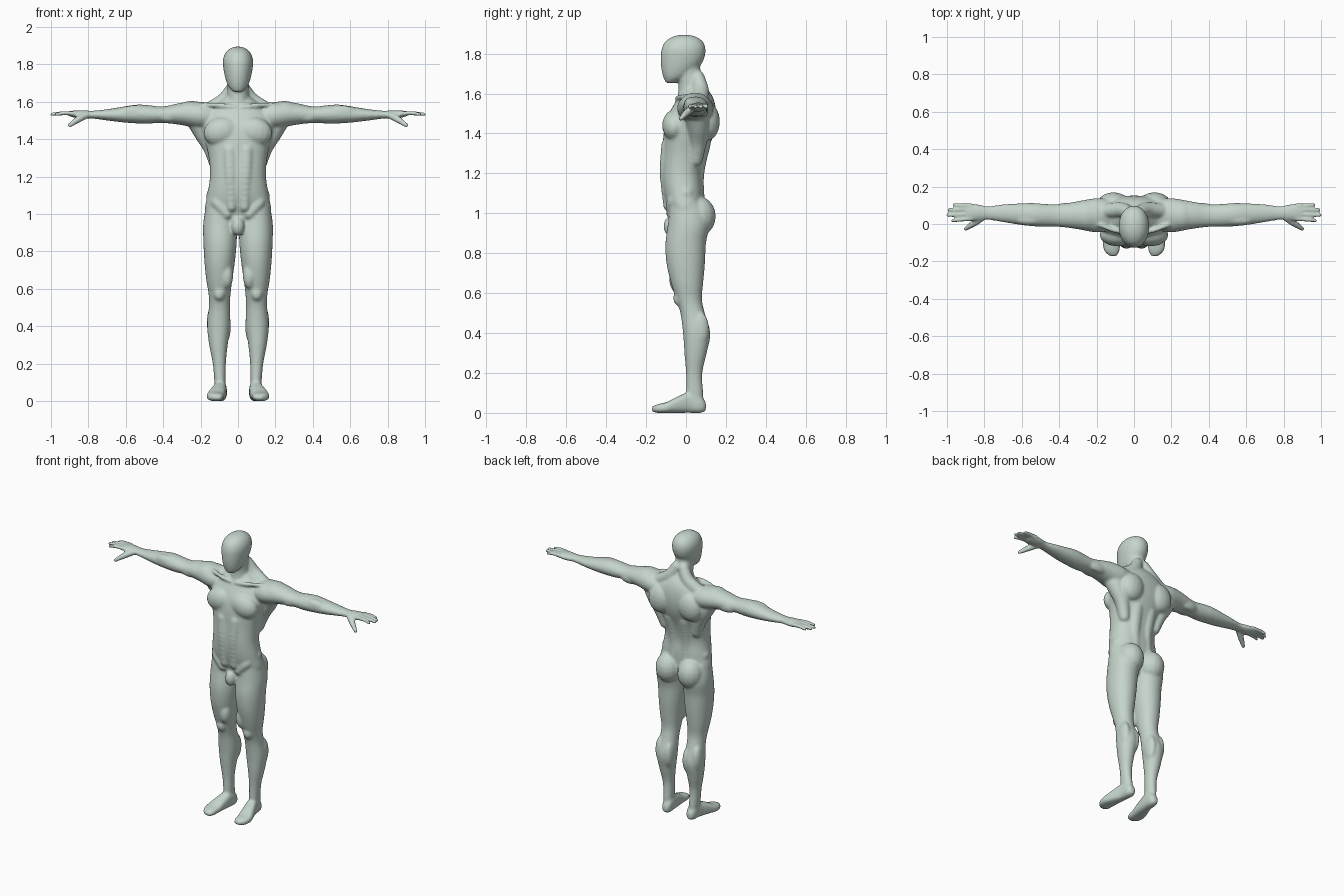
import bpy
import bmesh
from math import cos, sin, tau, copysign
from mathutils import Matrix, Vector

if "Cube" in bpy.data.objects:
    bpy.data.objects.remove(bpy.data.objects["Cube"])

VOXEL = 0.0065
bm = bmesh.new()

# One unit ball, reused for every rounded mass
template = bmesh.new()
bmesh.ops.create_uvsphere(template, u_segments=16, v_segments=10, radius=1)
template.verts.index_update()
ball_points = [v.co.copy() for v in template.verts]
ball_faces = [[v.index for v in f.verts] for f in template.faces]
template.free()


def ball(matrix):
    """Add the unit ball through a transform."""
    verts = [bm.verts.new(matrix @ p) for p in ball_points]
    for face in ball_faces:
        bm.faces.new([verts[i] for i in face])


def spline(rows, steps):
    """Smoothly interpolate rows of numbers."""
    out = []
    last = len(rows) - 1
    for i in range(last):
        a, b, c, d = (Vector(rows[max(0, min(last, i + k))]) for k in (-1, 0, 1, 2))
        for s in range(steps):
            t = s / steps
            out.append(b + (c - a) * (t / 2) + (a * 2 - b * 5 + c * 4 - d) * (t * t / 2)
                       + (b * 3 - a - c * 3 + d) * (t ** 3 / 2))
    out.append(Vector(rows[-1]))
    return out


def loft(axis, rows, power=2.0, sides=36, steps=4):
    """Closed skin through rows of (position, low, high, low, high) along an axis."""
    def squash(v):
        return copysign(abs(v) ** (2 / power), v)

    rings = []
    for pos, lo_u, hi_u, lo_v, hi_v in spline(rows, steps):
        ring = []
        for k in range(sides):
            angle = tau * k / sides
            u = (lo_u + hi_u) / 2 + (hi_u - lo_u) / 2 * squash(cos(angle))
            v = (lo_v + hi_v) / 2 + (hi_v - lo_v) / 2 * squash(sin(angle))
            point = {"x": (pos, u, v), "y": (u, pos, v), "z": (u, v, pos)}[axis]
            ring.append(bm.verts.new(point))
        rings.append(ring)
    faces = [bm.faces.new(rings[0]), bm.faces.new(rings[-1])]
    for low, high in zip(rings, rings[1:]):
        for k in range(sides):
            n = (k + 1) % sides
            faces.append(bm.faces.new((low[k], low[n], high[n], high[k])))
    bmesh.ops.recalc_face_normals(bm, faces=faces)


def blob(centre, radii, tilt=0.0):
    """Ellipsoid muscle mass."""
    ball(Matrix.Translation(centre) @ Matrix.Rotation(tilt, 4, "Y") @ Matrix.Diagonal((*radii, 1)))


def chain(points, steps=6):
    """Rounded tube through (x, y, z, radius) points."""
    for x, y, z, r in spline(points, steps):
        ball(Matrix.Translation((x, y, z)) @ Matrix.Scale(r, 4))


# Leg, from ankle to hip
loft("z", [
    (.04, .065, .122, .0, .088), (.1, .066, .126, .0, .086), (.2, .065, .135, .0, .082),
    (.3, .055, .154, -.008, .104), (.4, .041, .165, -.015, .122), (.5, .043, .156, -.028, .094),
    (.57, .04, .157, -.05, .08), (.65, .03, .17, -.075, .086), (.75, .016, .18, -.098, .095),
    (.85, .007, .185, -.103, .1), (.95, .008, .186, -.09, .115), (1.05, .03, .17, -.08, .08),
], power=2.1)
blob((.1, -.035, .575), (.032, .03, .04))             # kneecap
blob((.068, .07, .4), (.03, .05, .09))                # inner calf
blob((.137, .068, .42), (.03, .048, .09))             # outer calf
blob((.06, -.045, .67), (.035, .04, .07))             # inner thigh muscle
blob((.082, .062, .985), (.084, .088, .1))            # buttock

# Foot, heel to toes
loft("y", [
    (.1, .075, .107, .012, .05), (.075, .06, .122, .0, .085), (.02, .06, .13, .0, .105),
    (-.05, .066, .154, .0, .078), (-.1, .072, .168, .0, .053), (-.145, .078, .158, .0, .043),
    (-.172, .092, .13, .008, .03),
], power=2.6)

# Arm, shoulder to palm
loft("x", [
    (.12, -.03, .13, 1.46, 1.58), (.2, -.045, .138, 1.455, 1.6), (.3, -.028, .122, 1.475, 1.595),
    (.4, -.015, .105, 1.487, 1.575), (.48, -.015, .108, 1.483, 1.582),
    (.54, -.012, .112, 1.484, 1.585), (.62, -.003, .11, 1.49, 1.573), (.7, .01, .105, 1.5, 1.56),
    (.78, .022, .095, 1.51, 1.552), (.84, .018, .105, 1.51, 1.555),
    (.885, .016, .108, 1.518, 1.552), (.905, .03, .1, 1.525, 1.547),
])
blob((.25, .045, 1.543), (.085, .08, .062))           # shoulder cap
blob((.37, .01, 1.525), (.07, .028, .035))            # front upper arm
blob((.36, .085, 1.52), (.075, .028, .038))           # back upper arm
blob((.55, .02, 1.545), (.09, .03, .036))             # forearm

# Fingers and thumb
for y, tip_y, tip_x in ((.028, .018, .97), (.052, .047, .994), (.076, .076, .988), (.098, .102, .962)):
    chain([(.87, y, 1.537, .0125), (.93, (y + tip_y) / 2, 1.539, .0115), (tip_x, tip_y, 1.533, .0095)])
chain([(.81, .035, 1.528, .018), (.855, .004, 1.505, .018), (.9, -.026, 1.474, .011)])

# Torso muscles
blob((.088, -.058, 1.44), (.098, .062, .078), .25)    # chest
blob((.11, .11, 1.46), (.085, .06, .095), -.2)        # shoulder blade
chain([(.12, .05, 1.27, .035), (.145, .06, 1.36, .045), (.185, .06, 1.44, .055),
       (.22, .05, 1.51, .06)])                        # side of the back
chain([(.045, .05, 1.06, .045), (.045, .05, 1.2, .043), (.05, .075, 1.35, .05)])  # lower back
chain([(.035, -.085, 1.04, .03), (.04, -.093, 1.2, .04), (.045, -.085, 1.34, .04)])  # abdomen
chain([(.025, .06, 1.68, .035), (.07, .075, 1.61, .042), (.15, .07, 1.56, .04)])  # neck slope
chain([(.018, -.042, 1.57, .014), (.09, -.038, 1.58, .014), (.18, -.005, 1.585, .014)])  # collarbone
chain([(.125, .0, 1.1, .045), (.11, -.06, 1.06, .035), (.06, -.07, 1.0, .03)])  # hip crest

# Mirror everything so far to the right side
copy = bmesh.ops.duplicate(bm, geom=bm.verts[:] + bm.edges[:] + bm.faces[:])["geom"]
for item in copy:
    if isinstance(item, bmesh.types.BMVert):
        item.co.x = -item.co.x
bmesh.ops.reverse_faces(bm, faces=[f for f in copy if isinstance(f, bmesh.types.BMFace)])


def core(rows, power=2.0):
    """Loft symmetric rows of (height, half width, front, back)."""
    loft("z", [(z, -w, w, front, back) for z, w, front, back in rows], power)


# Trunk
core([
    (.91, .07, -.06, .05), (1.0, .172, -.085, .085), (1.1, .164, -.115, .09),
    (1.2, .15, -.124, .084), (1.3, .156, -.118, .105), (1.4, .178, -.112, .14),
    (1.48, .19, -.095, .152), (1.55, .165, -.058, .145), (1.6, .1, -.03, .125), (1.64, .05, -.01, .09),
], power=2.3)
blob((0, -.075, .935), (.036, .038, .052))            # groin

# Neck
core([(1.54, .08, -.05, .13), (1.6, .064, -.04, .113), (1.65, .057, -.038, .086),
      (1.7, .056, -.045, .074), (1.76, .056, -.045, .07)])

# Head
core([
    (1.652, .024, -.1, -.055), (1.68, .05, -.113, -.0), (1.72, .066, -.123, .055),
    (1.77, .077, -.127, .089), (1.82, .081, -.123, .098), (1.86, .068, -.104, .085),
    (1.885, .042, -.066, .05), (1.895, .012, -.025, .01),
], power=2.1)

# Fuse the parts into one skin
parts = bpy.data.meshes.new("parts")
bm.to_mesh(parts)
bm.free()
body = bpy.data.objects.new("body", parts)
bpy.context.collection.objects.link(body)
fuse = body.modifiers.new("fuse", "REMESH")
fuse.mode = "VOXEL"
fuse.voxel_size = VOXEL
fuse.use_smooth_shade = True
relax = body.modifiers.new("relax", "SMOOTH")
relax.iterations = 2
skin_mesh = bpy.data.meshes.new_from_object(body.evaluated_get(bpy.context.evaluated_depsgraph_get()))
skin_mesh.name = "body"
body.modifiers.clear()
body.data = skin_mesh
bpy.data.meshes.remove(parts)

# Soften the muscles, keeping the hands crisp
group = body.vertex_groups.new(name="muscles")
group.add([v.index for v in skin_mesh.vertices if abs(v.co.x) < .8], 1, "REPLACE")
soften = body.modifiers.new("soften", "SMOOTH")
soften.iterations = 10
soften.vertex_group = group.name

# Pale green skin
color = (.56, .665, .6, 1)
skin = bpy.data.materials.new("pale_sage")
skin.use_nodes = True
skin.diffuse_color = color
skin.node_tree.nodes["Principled BSDF"].inputs["Base Color"].default_value = color
skin_mesh.materials.append(skin)
